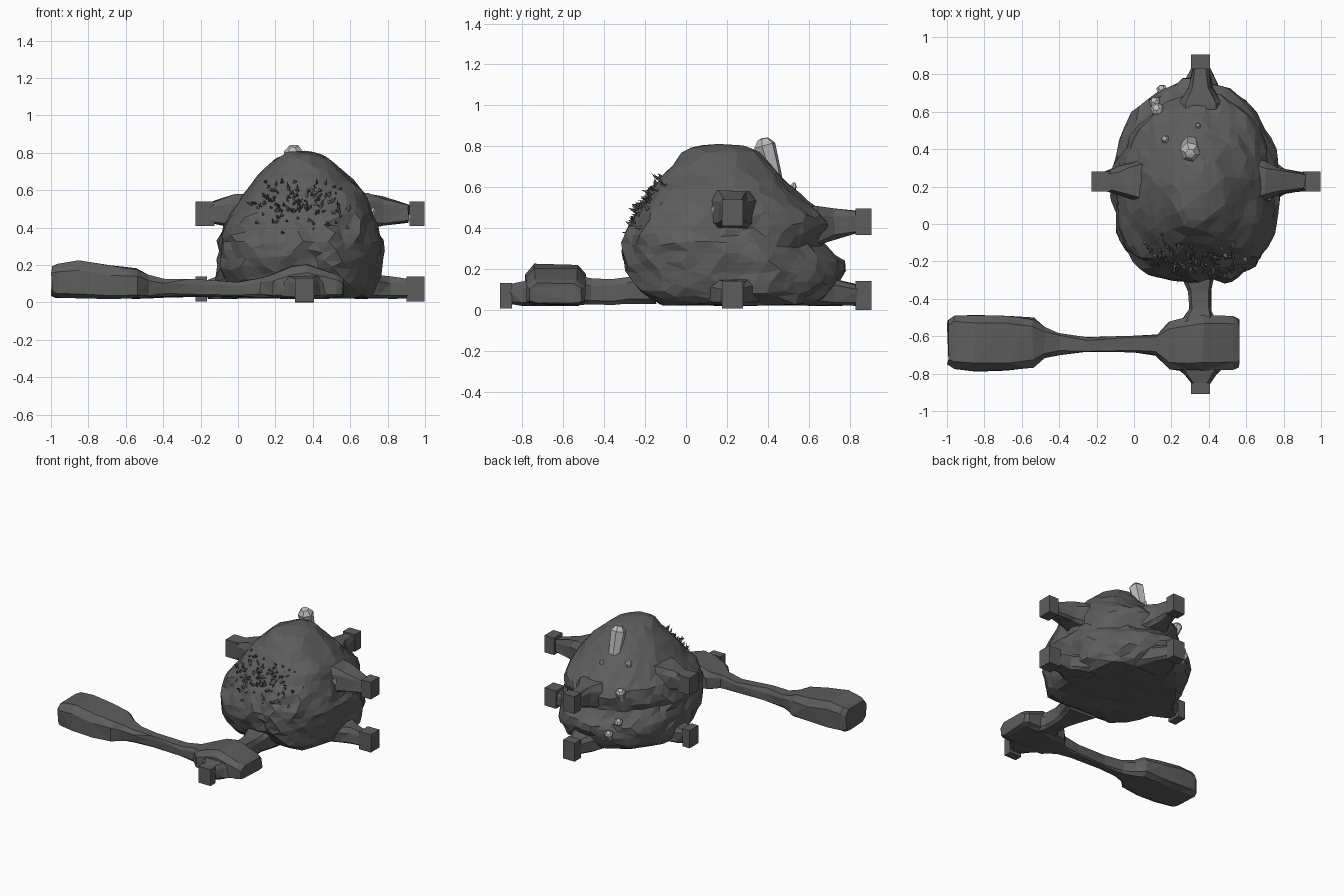
import bpy, bmesh, math, random
from mathutils import Vector, noise

if "Cube" in bpy.data.objects:
    bpy.data.objects.remove(bpy.data.objects["Cube"])

random.seed(4)


def material(name, g):
    m = bpy.data.materials.new(name)
    m.diffuse_color = (g, g, g, 1)
    m.use_nodes = True
    m.node_tree.nodes["Principled BSDF"].inputs["Base Color"].default_value = m.diffuse_color
    return m


STONE = material("dark_stone", 0.11)
PALE = material("pale_crystal", 0.5)


def finish(bm, name, mat):
    bmesh.ops.recalc_face_normals(bm, faces=bm.faces)
    me = bpy.data.meshes.new(name)
    bm.to_mesh(me)
    bm.free()
    me.materials.append(mat)
    ob = bpy.data.objects.new(name, me)
    bpy.context.collection.objects.link(ob)
    return ob


# Rock profile from underside to summit: u, z, x min, x max, y min, y max
PROFILE = [
    (0.00, .02, .33, .34, .24, .25),
    (0.20, .02, -.06, .71, -.14, .66),
    (0.30, .10, -.11, .76, -.25, .74),
    (0.40, .22, -.11, .77, -.30, .775),
    (0.52, .34, -.10, .765, -.30, .71),
    (0.62, .46, -.06, .74, -.25, .69),
    (0.72, .58, .03, .69, -.165, .53),
    (0.82, .68, .11, .60, -.095, .45),
    (0.90, .77, .20, .49, -.01, .36),
    (0.95, .80, .25, .43, .03, .29),
    (1.00, .81, .33, .34, .15, .16),
]


def rock_point(a, u):
    """Rock surface point at compass angle a and profile position u, with its outward direction."""
    for p, q in zip(PROFILE, PROFILE[1:]):
        if u <= q[0]:
            break
    t = (u - p[0]) / (q[0] - p[0])
    z, x0, x1, y0, y1 = [i + (j - i) * t for i, j in zip(p[1:], q[1:])]
    c, s = math.cos(a), math.sin(a)
    n = 2.0 + max(0, -s) * max(0, 1.2 - max(0, u - .5) * 2)
    k = (abs(c) ** n + abs(s) ** n) ** (-1 / n)
    v = Vector(((x0 + x1) / 2 + k * c * (x1 - x0) / 2, (y0 + y1) / 2 + k * s * (y1 - y0) / 2, z))
    out = (v - Vector((.335, .22, .25))).normalized()
    rough = 1.0 if z < .45 else .5
    # rugged lower half, smoother crown
    d = noise.noise(v * 5) * .03 + noise.noise(Vector((v.x * 11, v.y * 11, v.z * 14))) * .03
    v = v + out * d * rough
    # vertical hollow at the foot of the front face
    if v.y < 0 and .1 < v.z < .45:
        v.y += .035 * math.exp(-((v.x - .40) / .05) ** 2) * math.sin((v.z - .1) / .35 * math.pi)
    # undercut below the upper back stub
    if s > .3 and .22 < v.z < .40:
        v -= out * .045 * math.sin((v.z - .22) / .18 * math.pi) * s
    v.z = max(v.z, .02)
    return v, out


# Main rock mound
bm = bmesh.new()
bmesh.ops.create_icosphere(bm, subdivisions=4, radius=1)
for v in bm.verts:
    d = (v.co + Vector([random.uniform(-.04, .04) for _ in range(3)])).normalized()
    v.co = rock_point(math.atan2(d.y, d.x), math.acos(max(-1, min(1, -d.z))) / math.pi)[0]
finish(bm, "rock_mound", STONE)


def tunnel(name, axis, stations, jitter=.007):
    """Loft of chamfered sections: position, side min, side max, z min, z max."""
    bm = bmesh.new()
    rings = []
    for p, a, b, z0, z1 in stations:
        w, h = (b - a) * .14, (z1 - z0) * .25
        pts = [(a + w, z0), (b - w, z0), (b, z0 + h * .5), (b, z1 - h),
               (b - w, z1), (a + w, z1), (a, z1 - h), (a, z0 + h * .5)]
        ring = []
        for s, z in pts:
            co = Vector((p, s, z)) if axis == 'x' else Vector((s, p, z))
            co += Vector([random.uniform(-jitter, jitter) for _ in range(3)])
            co.x, co.z = max(co.x, -1), max(co.z, .018)
            ring.append(bm.verts.new(co))
        rings.append(ring)
    for r, q in zip(rings, rings[1:]):
        for i in range(8):
            bm.faces.new((r[i], r[(i + 1) % 8], q[(i + 1) % 8], q[i]))
    bm.faces.new(rings[0])
    bm.faces.new(rings[-1])
    bmesh.ops.triangulate(bm, faces=bm.faces)
    finish(bm, name, STONE)


# Two rooms joined by a thin passage, and the corridor to the rock
tunnel("rooms_and_passage", 'x', [
    (-.995, -.75, -.51, .035, .19), (-.965, -.77, -.485, .022, .21),
    (-.85, -.785, -.485, .02, .22), (-.68, -.785, -.49, .02, .195),
    (-.54, -.765, -.505, .022, .18), (-.48, -.71, -.55, .025, .15),
    (-.40, -.695, -.585, .03, .13),
    (-.25, -.685, -.605, .03, .12), (0, -.685, -.60, .03, .115),
    (.12, -.70, -.59, .03, .13), (.19, -.77, -.52, .025, .15),
    (.29, -.785, -.50, .02, .19), (.37, -.785, -.49, .02, .205),
    (.53, -.785, -.49, .022, .145), (.56, -.76, -.51, .03, .125)])
tunnel("front_corridor", 'y', [
    (-.54, .24, .45, .03, .17), (-.46, .29, .41, .03, .15),
    (-.36, .29, .41, .03, .15), (-.29, .26, .43, .03, .16), (-.15, .2, .48, .03, .2)])
tunnel("front_stub", 'y', [
    (-.74, .2, .5, .02, .14), (-.80, .27, .44, .02, .135), (-.86, .315, .395, .025, .12)])

# Tapered side and back stubs, each ending in a block
for side, sx in (("left", -1), ("right", 1)):
    def X(d):
        return .375 + d if sx > 0 else .315 - d
    end = .54 if sx > 0 else .48
    tunnel(side + "_upper_stub", 'x', [
        (X(.24), .10, .36, .38, .58), (X(.33), .13, .33, .40, .58),
        (X(.40), .16, .30, .41, .56), (X(end), .185, .275, .425, .525)])
    tunnel(side + "_lower_stub", 'x', [
        (X(.25), .06, .40, .02, .22), (X(.38), .13, .33, .02, .15),
        (X(.44), .17, .29, .02, .135), (X(end), .18, .27, .025, .12)])
tunnel("back_upper_stub", 'y', [
    (.50, .24, .48, .30, .50), (.64, .24, .47, .31, .505),
    (.73, .29, .42, .35, .49), (.84, .315, .395, .375, .48)])
tunnel("back_lower_stub", 'y', [
    (.6, .18, .54, .02, .22), (.73, .25, .46, .02, .15), (.85, .315, .395, .025, .12)])


def block(name, x0, x1, y0, y1, z0, z1):
    bm = bmesh.new()
    bmesh.ops.create_cube(bm, size=1)
    for v in bm.verts:
        v.co = Vector(((x0 + x1) / 2 + v.co.x * (x1 - x0), (y0 + y1) / 2 + v.co.y * (y1 - y0),
                       (z0 + z1) / 2 + v.co.z * (z1 - z0)))
    finish(bm, name, STONE)


block("left_upper_block", -.227, -.125, .175, .28, .41, .54)
block("right_upper_block", .918, .998, .175, .28, .41, .54)
block("left_lower_block", -.227, -.165, .175, .28, .005, .14)
block("right_lower_block", .90, .998, .175, .28, .005, .14)
block("back_upper_block", .305, .405, .83, .907, .365, .495)
block("back_lower_block", .305, .405, .83, .907, 0, .14)
block("front_block", .305, .405, -.91, -.85, .005, .13)


# Small shards growing on the front face
bm = bmesh.new()
for _ in range(120):
    a = math.radians(random.gauss(-95, 21))
    base, out = rock_point(a, min(.82, max(.55, random.gauss(.68, .055))))
    tip_dir = (out + Vector([random.uniform(-.8, .8) for _ in range(3)])).normalized()
    side = tip_dir.orthogonal().normalized() * random.uniform(.006, .016)
    other = tip_dir.cross(side)
    base -= out * .016
    tip = bm.verts.new(base + tip_dir * random.uniform(.03, .07))
    mid = base + tip_dir * .022
    ring = [bm.verts.new(mid + side * math.cos(k * 2.0944) + other * math.sin(k * 2.0944)) for k in range(3)]
    foot = bm.verts.new(base)
    for i in range(3):
        bm.faces.new((ring[i], ring[(i + 1) % 3], tip))
        bm.faces.new((ring[(i + 1) % 3], ring[i], foot))
finish(bm, "front_shards", STONE)


def crystal(name, base, tip, r):
    """Six-sided crystal with a blunt point."""
    axis = tip - base
    bm = bmesh.new()
    e = axis.orthogonal().normalized()
    f = axis.normalized().cross(e)
    rings = [[bm.verts.new(base + axis * t + (e * math.cos(k * math.pi / 3) + f * math.sin(k * math.pi / 3)) * r * w)
              for k in range(6)] for t, w in ((0, .8), (.82, 1), (.98, .5))]
    top = bm.verts.new(tip)
    for p, q in zip(rings, rings[1:]):
        for i in range(6):
            bm.faces.new((p[i], p[(i + 1) % 6], q[(i + 1) % 6], q[i]))
    for i in range(6):
        bm.faces.new((rings[-1][i], rings[-1][(i + 1) % 6], top))
    bm.faces.new(rings[0])
    finish(bm, name, PALE)


# Pale crystals: one large near the summit, small ones lying up the back
crystal("summit_crystal", Vector((.30, .43, .64)), Vector((.30, .375, .84)), .055)
for i, (deg, u, r) in enumerate([(123, .62, .035), (127, .74, .022), (93, .73, .016),
                                 (122, .43, .03), (114, .36, .03), (-10, .64, .015)]):
    p, out = rock_point(math.radians(deg), u)
    d = (out * .5 + Vector((0, 0, 1))).normalized()
    crystal("small_crystal_%d" % (i + 1), p - d * .06 - out * .01, p + d * .03, r)
